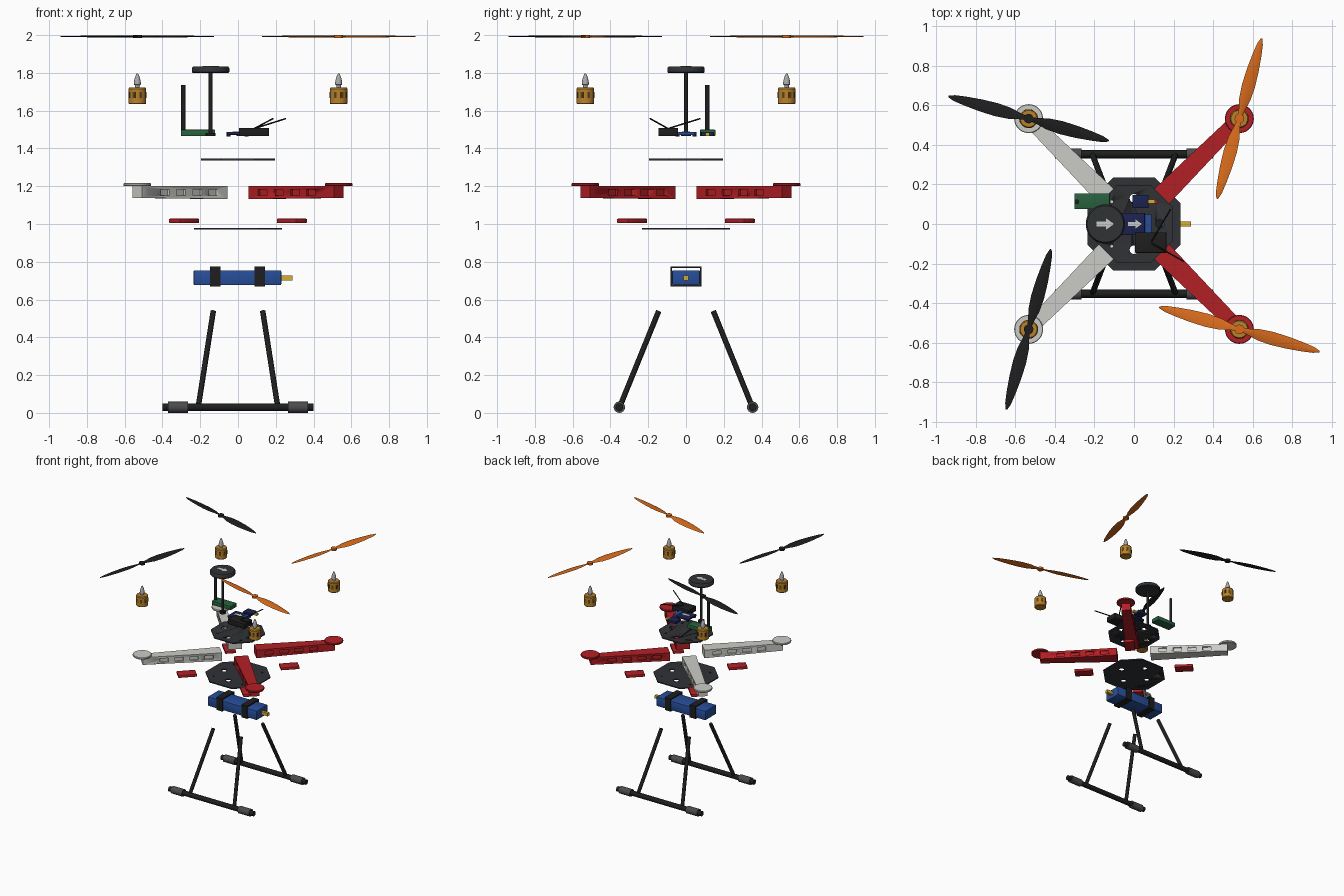
import bpy, bmesh
from math import radians, pi, cos, sin
from mathutils import Vector, Matrix

if "Cube" in bpy.data.objects:
    bpy.data.objects.remove(bpy.data.objects["Cube"])

MATS = {}
COLORS = dict(black=(.013, .013, .014), carbon=(.03, .032, .036), foam=(.07, .07, .072), red=(.45, .014, .018),
              white=(.6, .6, .57), orange=(.7, .15, .012), gold=(.48, .22, .025), silver=(.4, .4, .42),
              blue=(.02, .075, .32), navy=(.012, .016, .08), green=(.022, .12, .05), yellow=(.7, .42, .03),
              dark=(.1, .06, .01))


def finish(name, bm, color, mat=None, bevel=0):
    """Turn a bmesh into a coloured object with angle-based smoothing."""
    if bevel:
        bmesh.ops.bevel(bm, geom=bm.edges[:], offset=bevel, segments=2, profile=.5, affect='EDGES')
    bmesh.ops.recalc_face_normals(bm, faces=bm.faces[:])
    if mat:
        bm.transform(mat)
    me = bpy.data.meshes.new(name)
    bm.to_mesh(me)
    bm.free()
    me.shade_smooth()
    me.set_sharp_from_angle(angle=radians(35))
    ob = bpy.data.objects.new(name, me)
    bpy.context.collection.objects.link(ob)
    if color not in MATS:
        MATS[color] = bpy.data.materials.new(color)
        MATS[color].diffuse_color = (*COLORS[color], 1)
    me.materials.append(MATS[color])
    return ob


def add_box(bm, lo, hi):
    lo, hi = Vector(lo), Vector(hi)
    bmesh.ops.create_cube(bm, size=1, matrix=Matrix.Translation((lo + hi) / 2) @ Matrix.Diagonal((*(hi - lo), 1)))


def box(name, lo, hi, color, bevel=0, mat=None):
    bm = bmesh.new()
    add_box(bm, lo, hi)
    return finish(name, bm, color, mat, bevel)


def add_rod(bm, a, b, r, r2=None, n=24):
    a, b = Vector(a), Vector(b)
    m = Matrix.Translation((a + b) / 2) @ (b - a).to_track_quat('Z', 'Y').to_matrix().to_4x4()
    bmesh.ops.create_cone(bm, cap_ends=True, segments=n, radius1=r, radius2=r if r2 is None else r2,
                          depth=(b - a).length, matrix=m)


def rod(name, a, b, r, color, r2=None, n=24):
    bm = bmesh.new()
    add_rod(bm, a, b, r, r2, n)
    return finish(name, bm, color)


def lathe(name, prof, color, at, n=32):
    bm = bmesh.new()
    rings = [[bm.verts.new((r * cos(2 * pi * i / n), r * sin(2 * pi * i / n), z)) for i in range(n)] for r, z in prof]
    for p, q in zip(rings, rings[1:]):
        for i in range(n):
            bm.faces.new((p[i], p[(i + 1) % n], q[(i + 1) % n], q[i]))
    bm.faces.new(rings[0])
    bm.faces.new(rings[-1])
    return finish(name, bm, color, Matrix.Translation(at))


def slab(name, pts, z0, z1, color, mat=None):
    bm = bmesh.new()
    f = bm.faces.new([bm.verts.new((x, y, z0)) for x, y in pts])
    g = bmesh.ops.extrude_face_region(bm, geom=[f])['geom']
    bmesh.ops.translate(bm, vec=(0, 0, z1 - z0), verts=[v for v in g if isinstance(v, bmesh.types.BMVert)])
    return finish(name, bm, color, mat)


def cut(ob, bm):
    tool = finish('cutter', bm, 'black')
    tool.data.materials.clear()
    tool.hide_render = True
    mod = ob.modifiers.new('cut', 'BOOLEAN')
    mod.operation, mod.solver, mod.object = 'DIFFERENCE', 'EXACT', tool
    bpy.context.view_layer.objects.active = ob
    bpy.ops.object.modifier_apply(modifier='cut')
    bpy.data.objects.remove(tool)


def arrow(name, x, z, s):
    pts = [(-.5, -.15), (.05, -.15), (.05, -.32), (.5, 0), (.05, .32), (.05, .15), (-.5, .15)]
    slab(name, [(x + s * a, s * b) for a, b in pts], z, z + .003, 'white')


# propellers: lofted twisted blades
def propeller(name, x, y, ang, color):
    bm = bmesh.new()
    secs = [(.012, .022, 12), (.05, .034, 12), (.1, .058, 10), (.17, .068, 8), (.25, .062, 7),
            (.33, .047, 6), (.39, .03, 5), (.421, .008, 4)]
    for k in (0, pi):
        prev = None
        for r, c, tw in secs:
            t = radians(tw)
            ring = []
            for u, w in ((-.5, 0), (-.2, .0035), (.2, .003), (.5, 0), (.2, -.002), (-.2, -.0025)):
                p = Vector((r, u * c * cos(t) - w * sin(t), u * c * sin(t) + w))
                ring.append(bm.verts.new(Matrix.Rotation(k, 3, 'Z') @ p))
            if prev:
                for i in range(6):
                    j = (i + 1) % 6
                    bm.faces.new((prev[i], prev[j], ring[j], ring[i]))
            else:
                bm.faces.new(ring)
            prev = ring
        bm.faces.new(prev)
    add_rod(bm, (0, 0, -.009), (0, 0, .0075), .024)
    finish(name, bm, color, Matrix.Translation((x, y, 1.9925)) @ Matrix.Rotation(radians(ang), 4, 'Z'))


M = .533
for sx, sy, tag in ((1, 1, 'right_back'), (1, -1, 'right_front'), (-1, 1, 'left_back'), (-1, -1, 'left_front')):
    R = Matrix.Rotation(Vector((sx, sy)).angle_signed(Vector((1, 0))), 4, 'Z')
    propeller('propeller_' + tag, sx * M, sy * M, 74.5 if sx == sy else -15.5, 'orange' if sx > 0 else 'black')

    # motor bell with slots, and prop adapter
    at = (sx * M, sy * M, 0)
    lathe('motor_' + tag, [(.044, 1.635), (.047, 1.639), (.047, 1.716), (.042, 1.723)], 'gold', at)
    bm = bmesh.new()
    for i in range(8):
        a = 2 * pi * (i + .5) / 8
        d = Vector((cos(a), sin(a), 0))
        c = Vector((*at[:2], 1.683))
        m = Matrix.Translation(c + d * .0455) @ Matrix.Rotation(a, 4, 'Z') @ Matrix.Diagonal((.005, .016, .032, 1))
        bmesh.ops.create_cube(bm, size=1, matrix=m)
    finish('motor_slots_' + tag, bm, 'dark')
    lathe('prop_adapter_' + tag, [(.012, 1.72), (.013, 1.735), (.019, 1.738), (.018, 1.755), (.012, 1.778),
                                  (.004, 1.797)], 'silver', at, 20)

    # tapered arm with pocketed sides
    col = 'red' if sx > 0 else 'white'
    arm = slab('arm_' + tag, [(.135, -.055), (.755, -.036), (.755, .036), (.135, .055)], 1.132, 1.2, col)
    for v in arm.data.vertices:
        if v.co.x > .5 and v.co.z < 1.15:
            v.co.z = 1.138
    bm = bmesh.new()
    for t in (.235, .353, .471, .589):
        half = .055 - (t - .135) * .0306
        for s in (-1, 1):
            y0, y1 = sorted((s * (half - .013), s * (half + .02)))
            add_box(bm, (t - .033, y0, 1.15), (t + .033, y1, 1.183))
    cut(arm, bm)
    arm.data.transform(R)
    lathe('motor_mount_' + tag, [(.07, 1.2), (.073, 1.203), (.073, 1.213), (.07, 1.216)], col, at, 40)

    # speed controller
    box('speed_controller_' + tag, (.33, -.042, 1.005), (.476, .042, 1.028), 'red', .004, R)

    # landing leg
    rod('landing_leg_' + tag, (sx * .21, sy * .35, .034), (sx * .131, sy * .145, .538), .0145, 'black')
    rod('skid_grip_' + tag, (sx * .265, sy * .353, .03), (sx * .37, sy * .353, .03), .03, 'foam')

for s, tag in ((-1, 'front'), (1, 'back')):
    rod('landing_skid_' + tag, (-.4, s * .353, .03), (.4, s * .353, .03), .0205, 'black')

# octagonal frame plates with holes
for name, k, z in (('bottom_plate', 1, .971), ('top_plate', .835, 1.337)):
    a, b = .234 * k, .105 * k
    pl = slab(name, [(a, -b), (a, b), (b, a), (-b, a), (-a, b), (-a, -b), (-b, -a), (b, -a)], z, z + .009, 'carbon')
    bm = bmesh.new()
    for x, y in ((.13, 0), (-.13, 0), (0, .13), (0, -.13)):
        add_rod(bm, (x, y, z - .05), (x, y, z + .05), .022)
    for x in (-1, 1):
        for y in (-1, 1):
            add_rod(bm, (x * .135 * k, y * .135 * k, z - .05), (x * .135 * k, y * .135 * k, z + .05), .008, n=12)
    cut(pl, bm)

# battery, straps and plug
box('battery', (-.235, -.074, .676), (.229, .074, .755), 'blue', .006)
for x, tag in ((-.12, 'left'), (.116, 'right')):
    bm = bmesh.new()
    for s in (-1, 1):
        add_box(bm, (x - .028, min(s * .074, s * .081), .668), (x + .028, max(s * .074, s * .081), .776))
    add_box(bm, (x - .028, -.074, .668), (x + .028, .074, .676))
    add_box(bm, (x - .028, -.074, .767), (x + .028, .074, .776))
    finish('battery_strap_' + tag, bm, 'black')
box('battery_plug', (.229, -.012, .702), (.288, .012, .728), 'yellow')

# satellite receiver on a mast
lathe('mast_puck', [(.094, 1.8), (.099, 1.805), (.099, 1.825), (.092, 1.835)], 'carbon', (-.145, 0, 0), 48)
rod('mast', (-.145, 0, 1.47), (-.145, 0, 1.805), .011, 'black')
rod('mast_foot', (-.145, 0, 1.465), (-.145, 0, 1.482), .026, 'black')
arrow('puck_arrow', -.145, 1.834, .088)

# telemetry radio with antenna
box('telemetry_radio', (-.302, .075, 1.465), (-.122, .155, 1.499), 'green', .003)
rod('telemetry_antenna', (-.29, .113, 1.495), (-.29, .113, 1.735), .012, 'black')

# flight controller
box('flight_controller', (-.06, -.056, 1.472), (.055, .056, 1.488), 'navy', .003)
box('controller_pins', (.055, -.048, 1.47), (.088, .048, 1.488), 'blue')
arrow('controller_arrow', .005, 1.487, .07)
for x in (-.05, .045):
    for y in (-.045, .045):
        rod('damper', (x, y, 1.463), (x, y, 1.474), .01, 'black', n=16)

# power module
box('power_module', (-.008, .08, 1.465), (.073, .147, 1.487), 'navy', .003)
box('power_plug', (.073, .104, 1.467), (.105, .124, 1.485), 'yellow')

# radio receiver with two whiskers
box('radio_receiver', (.004, -.146, 1.465), (.164, -.042, 1.509), 'black', .004)
rod('whisker_back', (.085, -.095, 1.505), (.185, .075, 1.558), .004, 'black', n=10)
rod('whisker_front', (.085, -.095, 1.505), (.253, -.19, 1.558), .004, 'black', n=10)

for m in bpy.data.materials:
    if m.users and not m.is_grease_pencil:
        m.use_nodes = True
        m.node_tree.nodes["Principled BSDF"].inputs["Base Color"].default_value = m.diffuse_color
